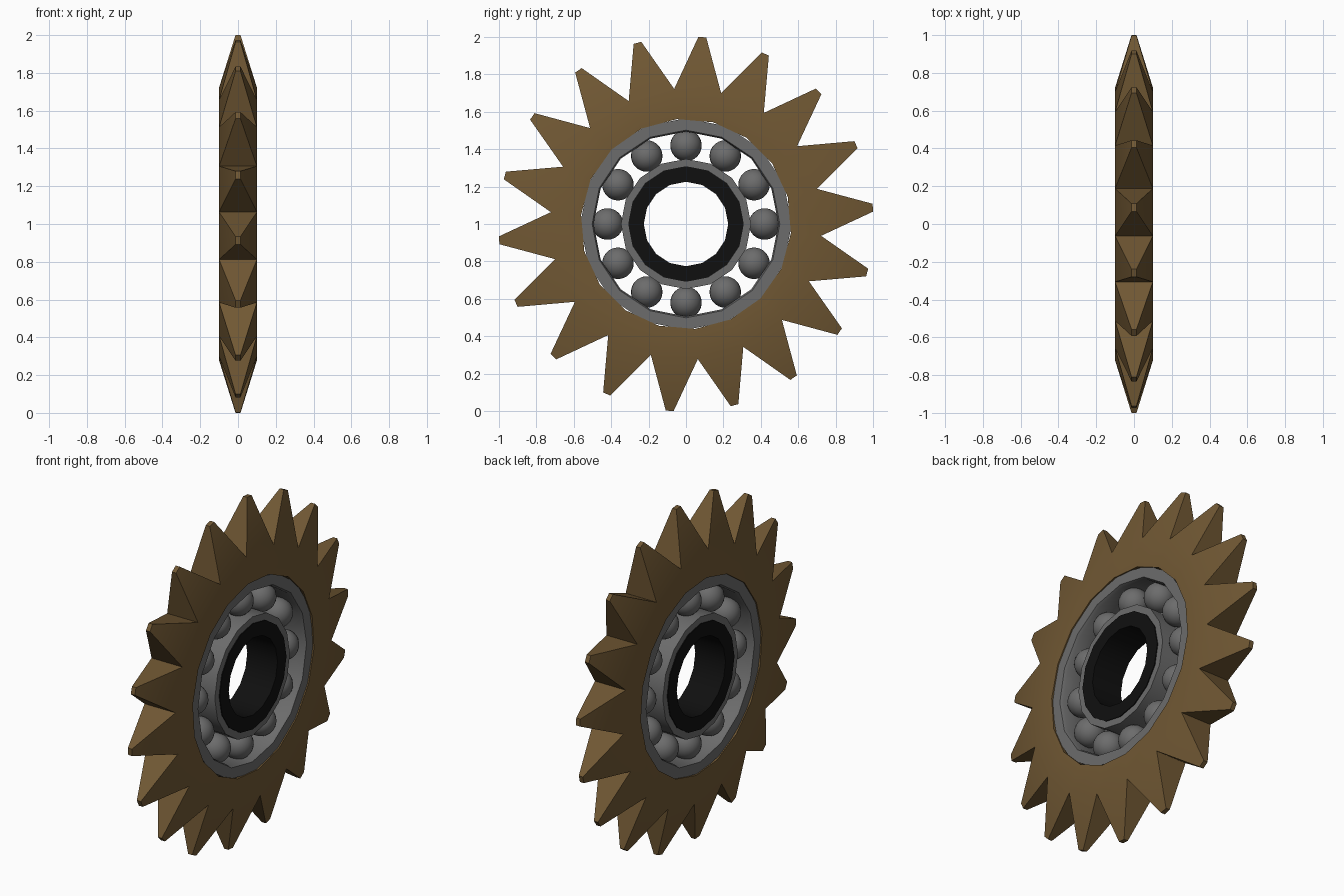
import bpy
import bmesh
from math import sin, cos, pi, radians

cube = bpy.data.objects.get("Cube")
if cube:
    bpy.data.objects.remove(cube, do_unlink=True)


def material(name, rgb, roughness=0.6):
    m = bpy.data.materials.new(name)
    m.diffuse_color = (*rgb, 1)
    m.use_nodes = True
    bsdf = next(n for n in m.node_tree.nodes if n.type == 'BSDF_PRINCIPLED')
    bsdf.inputs["Base Color"].default_value = (*rgb, 1)
    bsdf.inputs["Roughness"].default_value = roughness
    return m


bronze = material("bronze brown", (0.165, 0.098, 0.034))
steel = material("steel grey", (0.15, 0.15, 0.15))
rubber = material("black", (0.005, 0.005, 0.005))


def polar(x, r, a):
    """Point at radius r and angle a (from straight up towards +y)."""
    return (x, r * sin(a), 1 + r * cos(a))


def finish(name, bm, mat):
    bmesh.ops.recalc_face_normals(bm, faces=bm.faces)
    mesh = bpy.data.meshes.new(name)
    bm.to_mesh(mesh)
    bm.free()
    mesh.materials.append(mat)
    ob = bpy.data.objects.new(name, mesh)
    bpy.context.collection.objects.link(ob)
    bpy.ops.object.select_all(action='DESELECT')
    ob.select_set(True)
    bpy.context.view_layer.objects.active = ob
    bpy.ops.object.shade_smooth_by_angle(angle=radians(30))
    return ob


def lathe_ring(name, profile, mat, sides=16):
    """Closed (x, radius) profile swept around the wheel axis."""
    bm = bmesh.new()
    loops = [[bm.verts.new(polar(x, r, 2 * pi * k / sides)) for x, r in profile]
             for k in range(sides)]
    n = len(profile)
    for k in range(sides):
        a, b = loops[k], loops[(k + 1) % sides]
        for i in range(n):
            j = (i + 1) % n
            bm.faces.new((a[i], a[j], b[j], b[i]))
    return finish(name, bm, mat)


def toothed_wheel(teeth=18, half=0.1, hole=0.563, root=0.725, tip=1.003):
    """Flat disc whose teeth taper in width and thickness to blunt tips."""
    bm = bmesh.new()
    step = 2 * pi / teeth
    start = radians(-5)
    tip_half, tip_angle = 0.013, 0.021
    rows = []
    for k in range(teeth):
        a = start + k * step
        mid = a + step / 2
        rows.append([{
            "hole": bm.verts.new(polar(s * half, hole, a)),
            "root": bm.verts.new(polar(s * half, root, a)),
            "tip_a": bm.verts.new(polar(s * tip_half, tip, mid - tip_angle)),
            "tip_b": bm.verts.new(polar(s * tip_half, tip, mid + tip_angle)),
        } for s in (-1, 1)])
    for k in range(teeth):
        here, after = rows[k], rows[(k + 1) % teeth]
        for p, q in zip(here, after):
            bm.faces.new((p["hole"], q["hole"], q["root"], p["root"]))
            bm.faces.new((p["root"], q["root"], p["tip_b"], p["tip_a"]))
        (l, r), (l2, r2) = here, after
        bm.faces.new((l["root"], r["root"], r["tip_a"], l["tip_a"]))
        bm.faces.new((l2["root"], r2["root"], r["tip_b"], l["tip_b"]))
        bm.faces.new((l["tip_a"], r["tip_a"], r["tip_b"], l["tip_b"]))
        bm.faces.new((l["hole"], r["hole"], r2["hole"], l2["hole"]))
    return finish("toothed_wheel", bm, bronze)


toothed_wheel()

# Bearing: outer race with a small inner chamfer, inner race, and bushing
w = 0.093
lathe_ring("outer_race", [(-w, 0.566), (w, 0.566), (w, 0.502), (w - 0.018, 0.494),
                          (0.018 - w, 0.494), (-w, 0.502)], steel)
lathe_ring("inner_race", [(-w, 0.348), (w, 0.348), (w, 0.3), (-w, 0.3)], steel)
lathe_ring("bushing", [(-0.098, 0.309), (0.098, 0.309), (0.098, 0.226), (-0.098, 0.226)],
           rubber)

# Bearing balls
balls = 12
for i in range(balls):
    bm = bmesh.new()
    bmesh.ops.create_uvsphere(bm, u_segments=24, v_segments=16, radius=0.084)
    bmesh.ops.translate(bm, verts=bm.verts, vec=polar(0, 0.42, 2 * pi * i / balls))
    finish(f"bearing_ball_{i + 1}", bm, steel)
